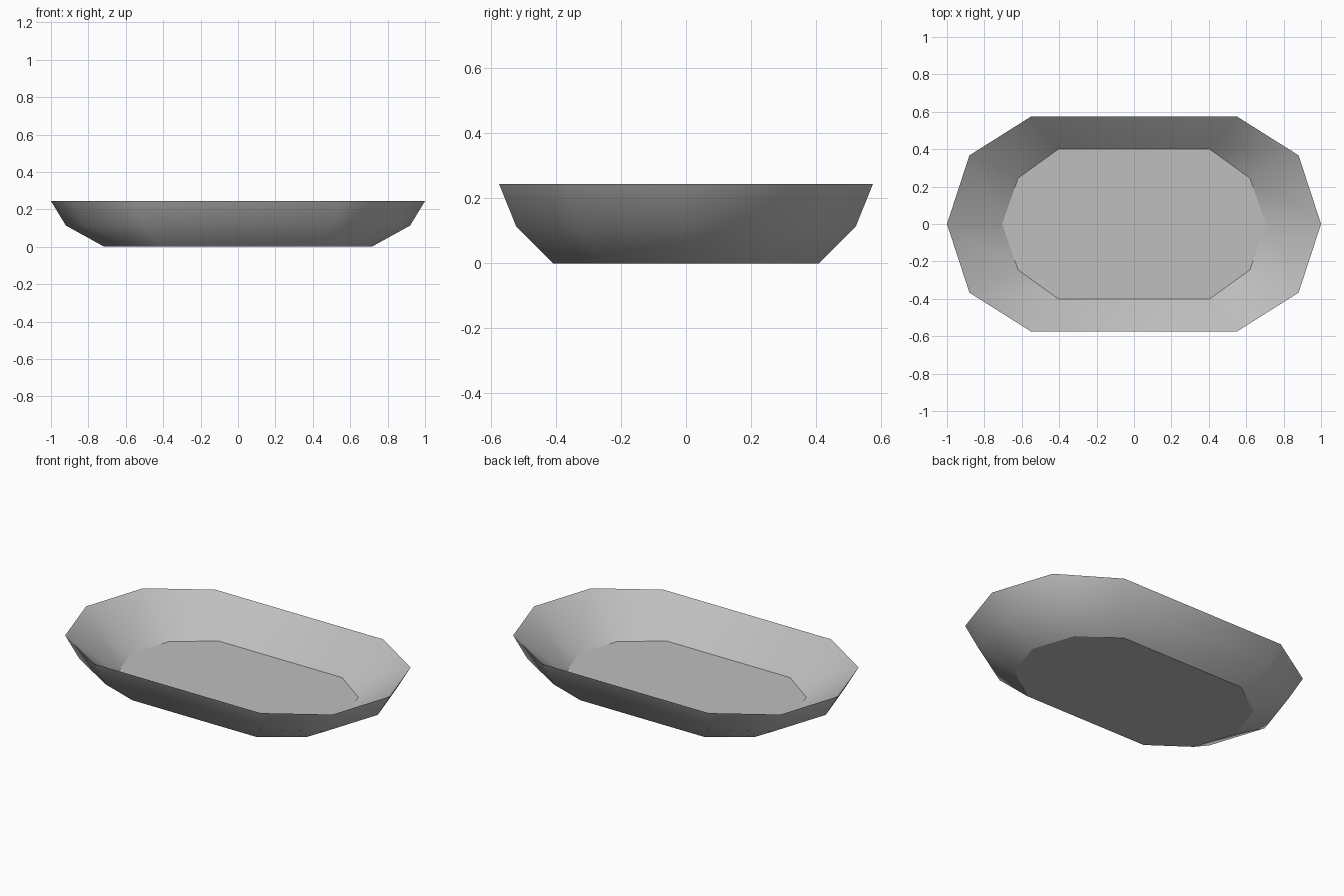
import bpy
import bmesh
import math

cube = bpy.data.objects.get("Cube")
if cube:
    bpy.data.objects.remove(cube, do_unlink=True)

# Plain grey material
grey = bpy.data.materials.new("plain_grey")
grey.use_nodes = True
colour = (0.52, 0.52, 0.52, 1.0)
grey.diffuse_color = colour
grey.node_tree.nodes["Principled BSDF"].inputs["Base Color"].default_value = colour


def outline(tip, shoulder, side):
    """Ten-sided ring mirrored from one quarter."""
    quarter = [(tip, 0), shoulder, side]
    half = quarter + [(-x, y) for x, y in reversed(quarter)]
    return half + [(x, -y) for x, y in reversed(half[1:-1])]


# Rings of the dish: underside, outer bend, rim, then straight down to the floor
rings = [
    (outline(0.715, (0.63, 0.25), (0.41, 0.408)), 0.0),
    (outline(0.92, (0.81, 0.335), (0.507, 0.522)), 0.113),
    (outline(1.0, (0.88, 0.367), (0.55, 0.575)), 0.244),
    (outline(0.705, (0.62, 0.245), (0.405, 0.4)), 0.044),
]

bm = bmesh.new()
loops = [[bm.verts.new((x, y, z)) for x, y in ring] for ring, z in rings]
for lower, upper in zip(loops, loops[1:]):
    for i in range(len(lower)):
        j = (i + 1) % len(lower)
        bm.faces.new((lower[i], lower[j], upper[j], upper[i]))
bm.faces.new(list(reversed(loops[0])))
bm.faces.new(loops[-1])
bmesh.ops.recalc_face_normals(bm, faces=bm.faces)

mesh = bpy.data.meshes.new("dish")
bm.to_mesh(mesh)
bm.free()
mesh.materials.append(grey)
dish = bpy.data.objects.new("dish", mesh)
bpy.context.collection.objects.link(dish)

# Smooth walls with a crisp rim, flat floor and underside
bpy.ops.object.select_all(action="DESELECT")
dish.select_set(True)
bpy.context.view_layer.objects.active = dish
bpy.ops.object.shade_smooth_by_angle(angle=math.radians(45))
for face in mesh.polygons:
    if abs(face.normal.z) > 0.99:
        face.use_smooth = False
